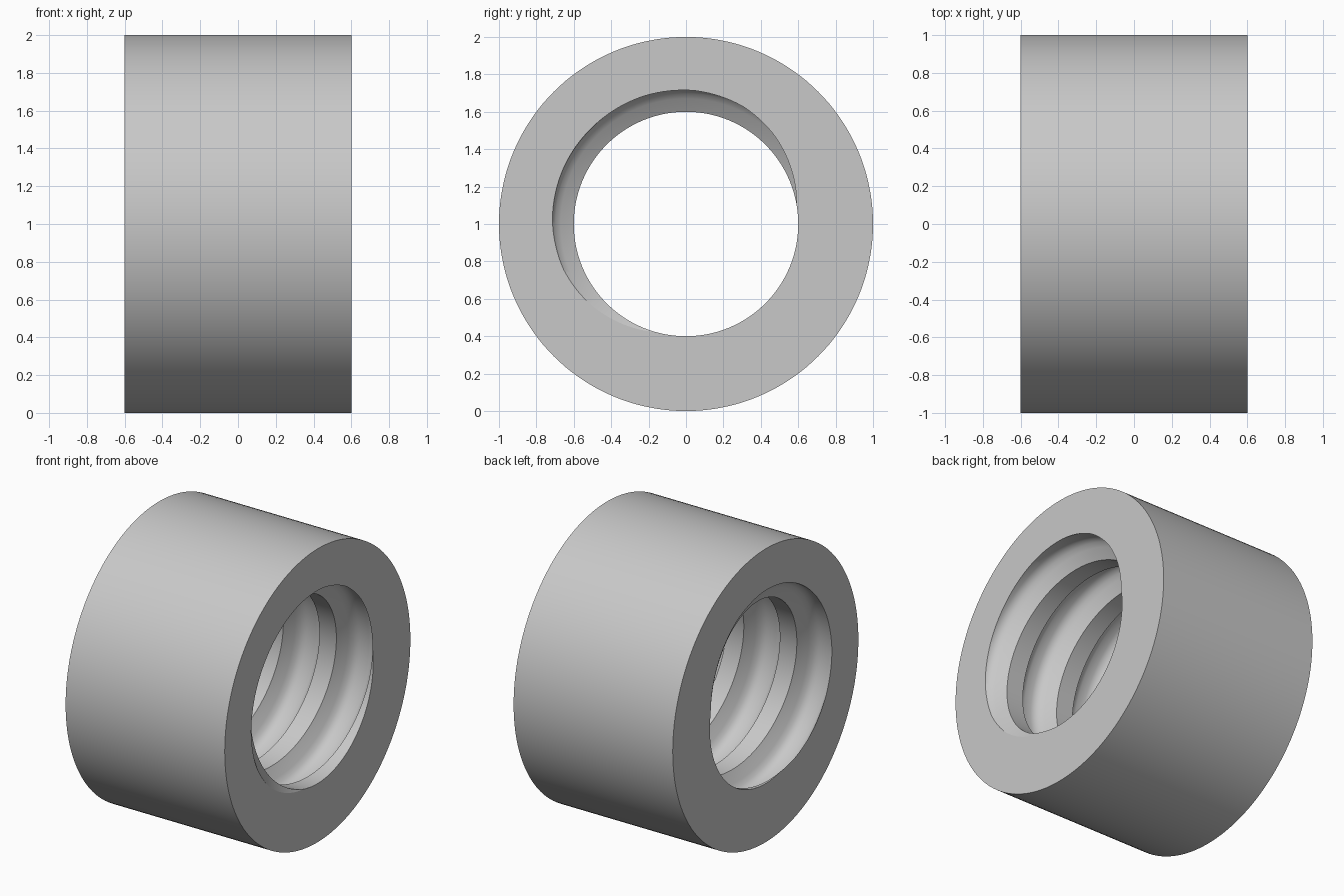
import bpy, bmesh, math

cube = bpy.data.objects.get("Cube")
if cube:
    bpy.data.objects.remove(cube, do_unlink=True)

HALF = 0.6            # half length along x
OUTER = 1.0           # outer radius
CREST = 0.6           # bore radius at the thread crest
PITCH = 0.4
MOUTH = 0.272         # groove width at the crest
STEPS = 144           # segments per turn
START = 0.317 - 4 * PITCH
TURNS = 6

# Half of the groove section: distance from its edge, depth
flank = [(0, 0), (0.04, 0.07), (0.06, 0.098), (0.085, 0.115), (0.11, 0.12)]
section = flank + [(MOUTH - u, d) for u, d in reversed(flank)] + [(PITCH, 0)]

bm = bmesh.new()


def ring_point(x, radius, angle):
    return bm.verts.new((x, radius * math.cos(angle), OUTER + radius * math.sin(angle)))


# Threaded bore: sweep the section along a right-handed helix
previous = None
for i in range(STEPS * TURNS + 1):
    angle = 2 * math.pi * i / STEPS
    x = START + PITCH * i / STEPS
    row = [ring_point(x + u, CREST + d, angle) for u, d in section]
    if previous:
        for j in range(len(row) - 1):
            bm.faces.new((previous[j], previous[j + 1], row[j + 1], row[j]))
    previous = row
bmesh.ops.remove_doubles(bm, verts=bm.verts[:], dist=1e-5)

# Trim the bore flush with both ends
for side in (-1, 1):
    bmesh.ops.bisect_plane(bm, geom=bm.verts[:] + bm.edges[:] + bm.faces[:], dist=1e-5,
                           plane_co=(side * HALF, 0, 0), plane_no=(side, 0, 0),
                           clear_outer=True)

# Outer wall
rims = [[ring_point(side * HALF, OUTER, 2 * math.pi * i / STEPS) for i in range(STEPS)]
        for side in (-1, 1)]
for i in range(STEPS):
    k = (i + 1) % STEPS
    bm.faces.new((rims[0][i], rims[0][k], rims[1][k], rims[1][i]))

# Flat annular ends
for side in (-1, 1):
    border = [e for e in bm.edges if e.is_boundary
              and all(abs(v.co.x - side * HALF) < 1e-4 for v in e.verts)]
    bmesh.ops.triangle_fill(bm, edges=border, use_beauty=True, normal=(side, 0, 0))

bmesh.ops.recalc_face_normals(bm, faces=bm.faces[:])
mesh = bpy.data.meshes.new("threaded_collar")
bm.to_mesh(mesh)
bm.free()

collar = bpy.data.objects.new("threaded_collar", mesh)
bpy.context.collection.objects.link(collar)

# Plain grey metal
grey = bpy.data.materials.new("grey_metal")
grey.use_nodes = True
colour = (0.58, 0.58, 0.58, 1)
grey.diffuse_color = colour
grey.node_tree.nodes["Principled BSDF"].inputs["Base Color"].default_value = colour
mesh.materials.append(grey)

bpy.ops.object.select_all(action='DESELECT')
collar.select_set(True)
bpy.context.view_layer.objects.active = collar
bpy.ops.object.shade_smooth_by_angle(angle=math.radians(30))
